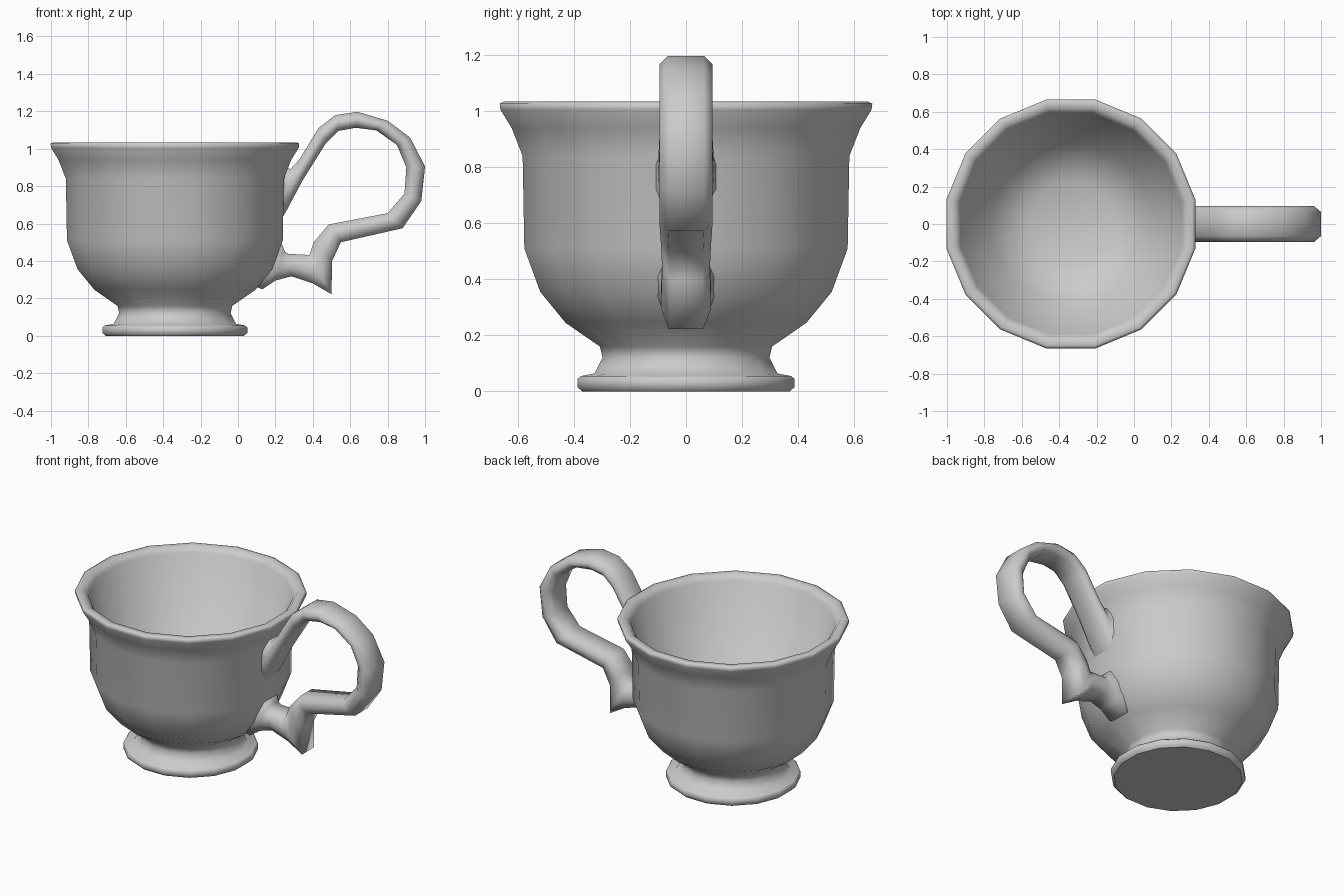
import bpy, bmesh, math

SIDES = 16
CX = -0.3375  # cup axis


def make_object(name, bm, angle):
    bmesh.ops.recalc_face_normals(bm, faces=bm.faces)
    mesh = bpy.data.meshes.new(name)
    bm.to_mesh(mesh)
    bm.free()
    obj = bpy.data.objects.new(name, mesh)
    bpy.context.collection.objects.link(obj)
    bpy.ops.object.select_all(action='DESELECT')
    obj.select_set(True)
    bpy.context.view_layer.objects.active = obj
    bpy.ops.object.shade_smooth_by_angle(angle=math.radians(angle), keep_sharp_edges=True)
    return obj


def skin(bm, rings):
    """Bridge consecutive closed rings of points, cap both ends, return the first cap."""
    loops = [[bm.verts.new(p) for p in ring] for ring in rings]
    n = len(loops[0])
    for a, b in zip(loops, loops[1:]):
        for i in range(n):
            j = (i + 1) % n
            bm.faces.new((a[i], a[j], b[j], b[i]))
    bm.faces.new(loops[-1])
    return bm.faces.new(loops[0])


# Cup: 16-sided lathe, outside from foot to rim then down the tapered inside
profile = [
    (0.37, 0.0), (0.387, 0.015), (0.387, 0.045), (0.375, 0.055),
    (0.327, 0.064), (0.298, 0.12), (0.307, 0.16), (0.43, 0.245),
    (0.52, 0.355), (0.577, 0.51), (0.583, 0.84), (0.622, 0.94),
    (0.662, 1.005), (0.665, 1.027), (0.65, 1.034), (0.615, 1.03),
    (0.59, 1.0), (0.425, 0.31), (0.22, 0.24), (0.05, 0.22),
]
rings = []
for flat_radius, z in profile:
    r = flat_radius / math.cos(math.pi / SIDES)
    rings.append([(CX + r * math.cos(a), r * math.sin(a), z)
                  for a in ((k + 0.5) * math.tau / SIDES for k in range(SIDES))])
bm = bmesh.new()
base = skin(bm, rings)
for edge in base.edges:
    edge.smooth = False  # crisp flat underside
make_object("cup", bm, 80)

# Handle: cross-sections given as outer point, inner point and half width
sections = [
    ((0.238, 0.92), (0.225, 0.61), 0.11),
    ((0.28, 0.89), (0.26, 0.67), 0.1),
    ((0.33, 0.945), (0.345, 0.83), 0.095),
    ((0.43, 1.11), (0.47, 1.03), 0.095),
    ((0.52, 1.18), (0.535, 1.095), 0.095),
    ((0.64, 1.197), (0.63, 1.112), 0.095),
    ((0.80, 1.15), (0.74, 1.098), 0.095),
    ((0.92, 1.06), (0.85, 1.02), 0.095),
    ((1.0, 0.905), (0.90, 0.90), 0.095),
    ((0.98, 0.72), (0.89, 0.76), 0.095),
    ((0.88, 0.575), (0.80, 0.655), 0.095),
    ((0.55, 0.50), (0.485, 0.595), 0.09),
    ((0.503, 0.40), (0.405, 0.50), 0.085),
    ((0.50, 0.222), (0.382, 0.432), 0.09),
    ((0.40, 0.28), (0.36, 0.433), 0.09),
    ((0.285, 0.318), (0.27, 0.438), 0.085),
    ((0.20, 0.295), (0.25, 0.45), 0.09),
    ((0.13, 0.248), (0.235, 0.49), 0.1),
    ((0.10, 0.26), (0.20, 0.49), 0.1),
]
# Chamfered oval: (position outer to inner, share of half width)
half = [(0.0, 0.68), (0.36, 1.0), (0.68, 1.0), (1.0, 0.65)]
oval = half + [(t, -w) for t, w in reversed(half)]
bm = bmesh.new()
skin(bm, [[(o[0] + (i[0] - o[0]) * t, w * width, o[1] + (i[1] - o[1]) * t)
           for t, w in oval] for o, i, width in sections])
make_object("handle", bm, 75)
